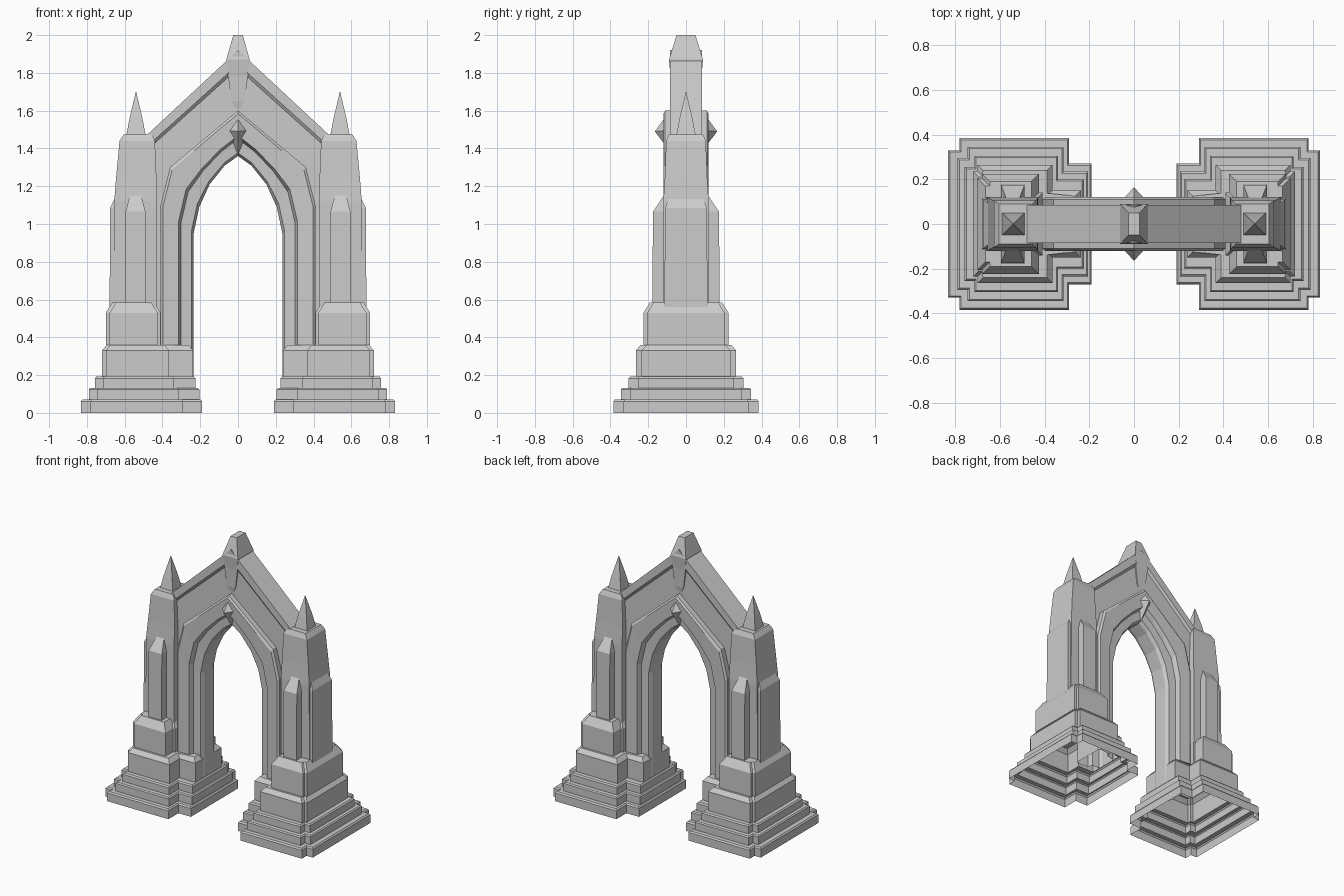
import bpy, bmesh

if "Cube" in bpy.data.objects:
    bpy.data.objects.remove(bpy.data.objects["Cube"])


def make_object(name, verts, faces, mirror=True):
    bm = bmesh.new()
    vs = [bm.verts.new(v) for v in verts]
    for f in faces:
        bm.faces.new([vs[i] for i in f])
    bmesh.ops.recalc_face_normals(bm, faces=bm.faces)
    me = bpy.data.meshes.new(name)
    bm.to_mesh(me)
    bm.free()
    ob = bpy.data.objects.new(name, me)
    bpy.context.collection.objects.link(ob)
    if mirror:
        mod = ob.modifiers.new("mirror_x", 'MIRROR')
        mod.use_clip = True
    return ob


def loft(name, rings, mirror=True, cap=True):
    """Skin a stack of closed rings; the bottom stays open."""
    n = len(rings[0])
    verts = [p for r in rings for p in r]
    faces = []
    for k in range(len(rings) - 1):
        for i in range(n):
            j = (i + 1) % n
            faces.append((k * n + i, k * n + j, (k + 1) * n + j, (k + 1) * n + i))
    if cap:
        faces.append(tuple(range((len(rings) - 1) * n, len(rings) * n)))
    return make_object(name, verts, faces, mirror)


def rect(z, x0, x1, y0, y1):
    return [(x0, y0, z), (x1, y0, z), (x1, y1, z), (x0, y1, z)]


def notched(z, xo, xm, xim, xi, ym, yo, yi):
    """Rectangular plan with stepped corners."""
    pts = [(xo, -yo), (xo, yo), (xm, yo), (xm, ym), (xim, ym), (xim, yi),
           (xi, yi), (xi, -yi), (xim, -yi), (xim, -ym), (xm, -ym), (xm, -yo)]
    return [(x, y, z) for x, y in pts]


def inset(p, d):
    xo, xm, xim, xi, ym, yo, yi = p
    return (xo - d, xm - d, xim + d, xi + d, ym - d, yo - d, yi - d)


# Stepped plinth: plan, bottom height, chamfer height, top height, chamfer inset
tiers = [
    ((.832, .782, .29, .19, .385, .33, .27), 0, .06, .07, .008),
    ((.790, .745, .315, .205, .345, .295, .235), .07, .125, .132, .008),
    ((.758, .715, .34, .225, .305, .255, .20), .132, .183, .192, .008),
    ((.720, .700, .365, .238, .265, .235, .15), .192, .33, .36, .025),
    ((.700, .680, .425, .41, .225, .205, .14), .36, .53, .585, .035),
]
rings = []
for plan, z0, z1, z2, d in tiers:
    rings += [notched(z0, *plan), notched(z1, *plan), notched(z2, *inset(plan, d))]
loft("stepped_plinth", rings)

# Pillar shaft
loft("pillar_shaft", [
    rect(.53, .43, .66, -.12, .12), rect(1.12, .43, .655, -.12, .12),
    rect(1.25, .432, .645, -.112, .112), rect(1.44, .44, .627, -.105, .105),
    rect(1.475, .455, .605, -.09, .09)])

# Buttresses on the front, back and outer side of each pillar
for name, s in (("front_buttress", -1), ("back_buttress", 1)):
    loft(name, [
        rect(.53, .49, .595, s * .08, s * .178),
        rect(1.065, .49, .595, s * .08, s * .175),
        rect(1.15, .512, .573, s * .08, s * .118)])
loft("side_buttress", [
    rect(.53, .5, .68, -.115, .115), rect(1.085, .5, .677, -.11, .11),
    rect(1.14, .5, .65, -.09, .09)])

# Pinnacle spike
loft("pinnacle", [
    rect(1.465, .488, .592, -.052, .052), rect(1.56, .506, .574, -.034, .034),
    rect(1.70, .539, .541, -.001, .001)])

# Pointed arch moulding: section swept between inner and outer curves
inner = [(.235, .19), (.235, .95), (.205, 1.09), (.15, 1.21), (.07, 1.31), (0, 1.36)]
outer = [(.41, .19), (.41, 1.10), (.36, 1.30), (.24, 1.40), (.12, 1.50), (0, 1.60)]
half = [(1, .06), (1, .11), (.93, .12), (.45, .115), (.38, .08), (.07, .075), (0, .05)]
section = [(t, -y) for t, y in half] + [(t, y) for t, y in reversed(half)]
loft("arch_moulding", [
    [(a[0] + (b[0] - a[0]) * t, y, a[1] + (b[1] - a[1]) * t) for t, y in section]
    for a, b in zip(inner, outer)], cap=False)


def strip(name, top, bottom, y_top, y_bottom):
    """Wall between two lines in the xz plane, thickness set at each line."""
    loft(name, [[(a[0], -y_top, a[1]), (b[0], -y_bottom, b[1]),
                 (b[0], y_bottom, b[1]), (a[0], y_top, a[1])]
                for a, b in zip(top, bottom)], cap=False)


# Recessed gable wall, sloped coping and its lower chamfer
strip("gable_wall", [(.45, .36), (.45, 1.10), (.45, 1.47), (0, 1.87)],
      [(.39, .36), (.39, 1.08), (.34, 1.27), (0, 1.56)], .072, .072)
strip("gable_coping", [(.50, 1.455), (0, 1.92)], [(.46, 1.43), (0, 1.845)], .085, .085)
strip("coping_chamfer", [(.46, 1.43), (0, 1.845)], [(.44, 1.425), (0, 1.82)], .085, .07)

# Finial at the gable peak
loft("finial", [
    rect(1.60, -.008, .008, -.07, .07), rect(1.65, -.035, .035, -.078, .078),
    rect(1.78, -.052, .052, -.082, .082), rect(1.87, -.062, .062, -.09, .09),
    rect(2.0, -.025, .025, -.05, .05)], mirror=False)

# Pointed boss on both faces of the arch crown
for name, s in (("front_boss", -1), ("back_boss", 1)):
    make_object(name, [
        (-.05, s * .11, 1.495), (0, s * .07, 1.365), (.05, s * .11, 1.495),
        (0, s * .11, 1.565), (0, s * .165, 1.49)],
        [(0, 1, 4), (1, 2, 4), (2, 3, 4), (3, 0, 4)], mirror=False)
